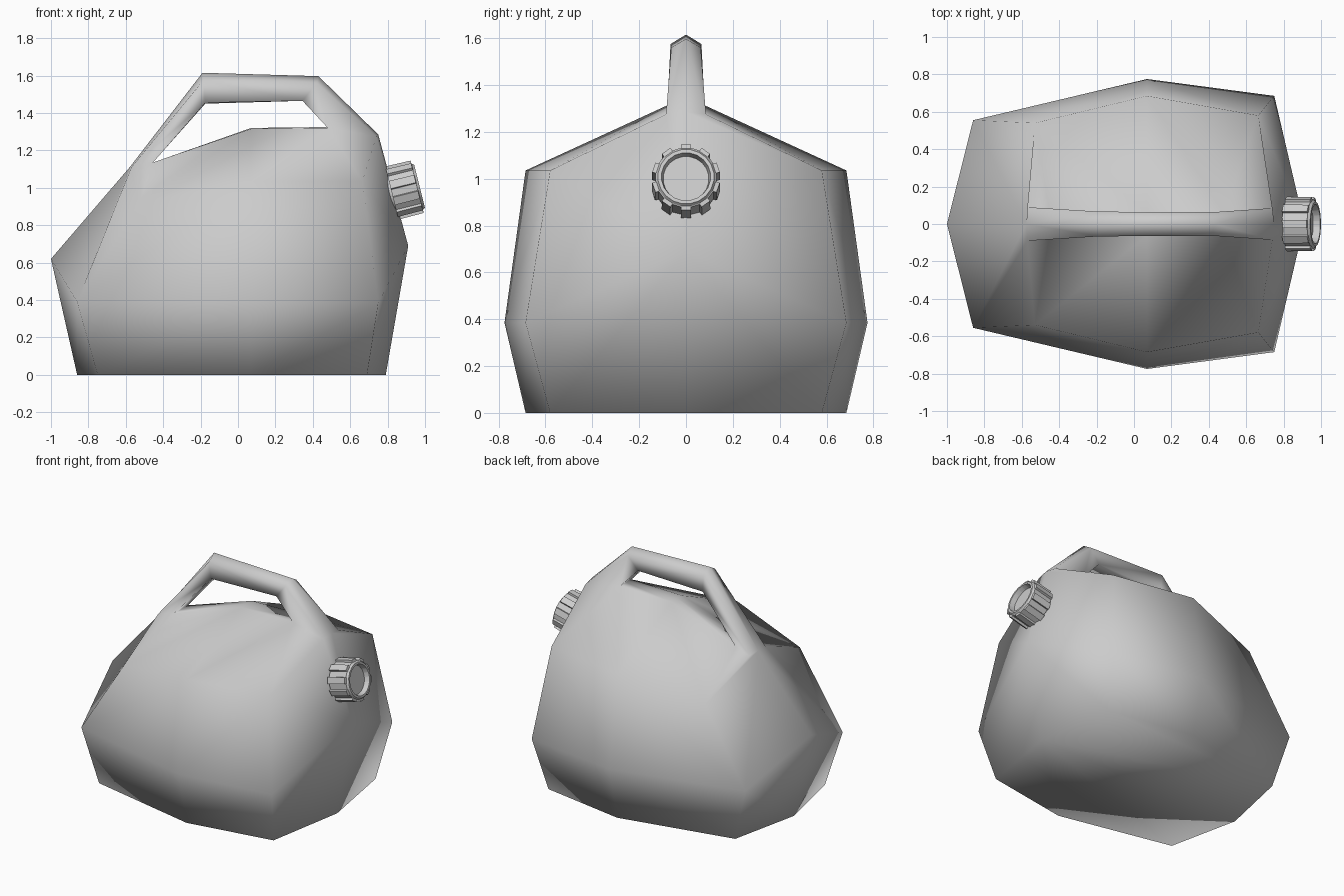
import bpy, bmesh, math
from mathutils import Matrix

if "Cube" in bpy.data.objects:
    bpy.data.objects.remove(bpy.data.objects["Cube"])


def finish(name, bm, smooth_angle=None):
    bmesh.ops.recalc_face_normals(bm, faces=bm.faces)
    me = bpy.data.meshes.new(name)
    bm.to_mesh(me)
    bm.free()
    ob = bpy.data.objects.new(name, me)
    bpy.context.collection.objects.link(ob)
    if smooth_angle:
        bpy.context.view_layer.objects.active = ob
        ob.select_set(True)
        bpy.ops.object.shade_smooth_by_angle(angle=math.radians(smooth_angle))
        ob.select_set(False)
    else:
        for p in me.polygons:
            p.use_smooth = True
    return ob


# Can body with moulded handle: front half, mirrored across y
bm = bmesh.new()


def row(*pts):
    return [bm.verts.new(p) for p in pts]


def strip(a, b):
    for i in range(len(a) - 1):
        bm.faces.new((a[i], a[i + 1], b[i + 1], b[i]))


base = row((-.86, 0, 0), (-.75, -.51, 0), (.07, -.685, 0), (.69, -.58, 0), (.79, 0, 0))
waist = row((-1, 0, .62), (-.86, -.555, .39), (.07, -.775, .385), (.75, -.685, .385), (.91, 0, .69))
t1, t2, t3 = row((-.53, -.54, .92), (.07, -.685, 1.035), (.665, -.58, 1.035))

# Handle chains, rear foot to front foot
outer_mid = row((-.575, 0, 1.115), (-.19, 0, 1.615), (.43, 0, 1.597), (.75, 0, 1.285))
outer_side = row((-.57, -.09, 1.11), (-.185, -.066, 1.575), (.42, -.063, 1.56), (.74, -.085, 1.275))
inner_side = row((-.455, -.08, 1.135), (-.175, -.06, 1.455), (.345, -.055, 1.465), (.48, -.065, 1.32))
inner_mid = row((-.455, 0, 1.135), (-.175, 0, 1.45), (.345, 0, 1.465), (.48, 0, 1.325))
f_side, f_mid = row((.07, -.06, 1.315), (.07, 0, 1.32))

bm.faces.new(base)
strip(base, waist)
strip(waist[1:4], [t1, t2, t3])
for f in ((waist[0], outer_mid[0], outer_side[0], t1, waist[1]),
          (waist[3], t3, outer_side[3], outer_mid[3], waist[4]),
          (t1, outer_side[0], inner_side[0]),
          (t1, inner_side[0], f_side, t2),
          (t2, f_side, inner_side[3], t3),
          (t3, inner_side[3], outer_side[3])):
    bm.faces.new(f)
strip([inner_side[0], f_side, inner_side[3]], [inner_mid[0], f_mid, inner_mid[3]])
strip(outer_mid, outer_side)
strip(outer_side, inner_side)
strip(inner_side, inner_mid)
body = finish("can_body", bm)
mirror = body.modifiers.new("Mirror", 'MIRROR')
mirror.use_axis = (False, True, False)
mirror.use_clip = True

# Ribbed cap, built along z then tilted onto the spout face
TEETH = 10
bm = bmesh.new()


def ring(r_gap, r_tooth, z):
    vs = []
    for i in range(TEETH):
        for off, r in ((-.27, r_gap), (-.24, r_tooth), (.24, r_tooth), (.27, r_gap)):
            a = (i + off) * math.tau / TEETH
            vs.append(bm.verts.new((-r * math.cos(a), r * math.sin(a), z)))
    return vs


rings = [ring(.132, .148, 0), ring(.132, .146, .138), ring(.128, .128, .14),
         ring(.120, .120, .152), ring(.105, .105, .152), ring(.098, .098, .115)]
for a, b in zip(rings, rings[1:]):
    strip(a + a[:1], b + b[:1])
bm.faces.new(rings[0])
bm.faces.new(rings[-1])
tilt = Matrix.Rotation(math.radians(76), 4, 'Y')
cap = finish("cap", bm, 25)
cap.matrix_world = Matrix.Translation((.823, 0, .972)) @ tilt

# Short neck between body and cap
bm = bmesh.new()
bmesh.ops.create_cone(bm, cap_ends=True, segments=20, radius1=.11, radius2=.11, depth=.1)
neck = finish("neck", bm, 30)
neck.matrix_world = Matrix.Translation((.80, 0, .967)) @ tilt
